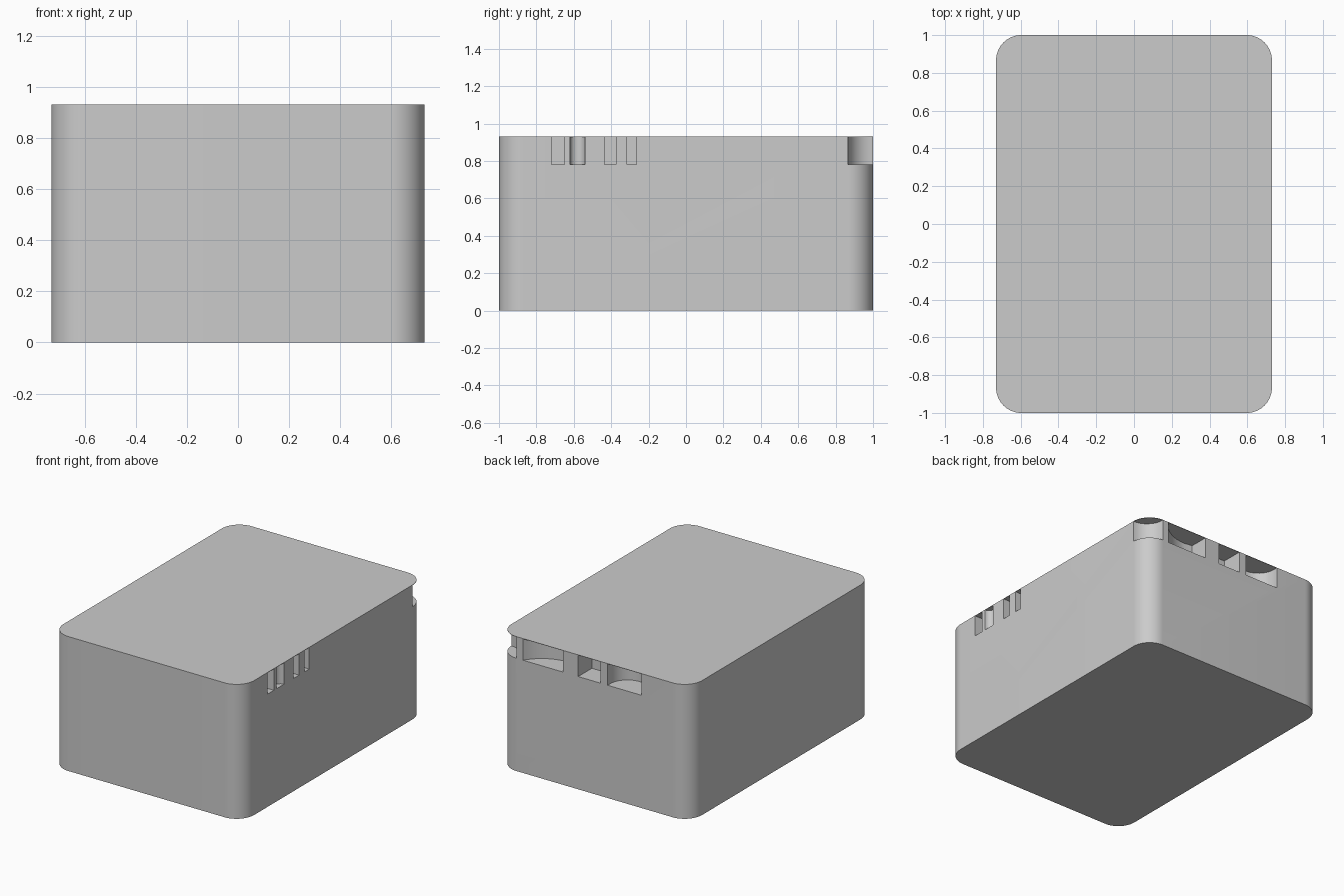
import bpy, bmesh
from math import cos, sin, pi

if "Cube" in bpy.data.objects:
    bpy.data.objects.remove(bpy.data.objects["Cube"])

HX, HY, H, R = 0.73, 1.0, 0.93, 0.133
FLOOR, CEIL = 0.78, 0.9275


def arc(cx, cy, r, a0, a1, n=16):
    return [(cx + r * cos(a0 + (a1 - a0) * i / n),
             cy + r * sin(a0 + (a1 - a0) * i / n)) for i in range(n + 1)]


def prism(name, profile, z0, z1):
    bm = bmesh.new()
    face = bm.faces.new([bm.verts.new((x, y, z0)) for x, y in profile])
    ext = bmesh.ops.extrude_face_region(bm, geom=[face])
    verts = [v for v in ext["geom"] if isinstance(v, bmesh.types.BMVert)]
    bmesh.ops.translate(bm, verts=verts, vec=(0, 0, z1 - z0))
    bmesh.ops.recalc_face_normals(bm, faces=bm.faces[:])
    me = bpy.data.meshes.new(name)
    bm.to_mesh(me)
    bm.free()
    ob = bpy.data.objects.new(name, me)
    bpy.context.collection.objects.link(ob)
    return ob


# Rounded block
corners = [(1, 1), (-1, 1), (-1, -1), (1, -1)]
outline = []
for k, (sx, sy) in enumerate(corners):
    outline += arc(sx * (HX - R), sy * (HY - R), R, k * pi / 2, (k + 1) * pi / 2)
body = prism("rounded_block", outline, 0, H)

# Pockets under the thin top skin
out_x, out_y = HX + 0.1, HY + 0.1
pockets = [
    # round notch at the back right corner
    arc(HX, HY, 0.134, 0, 2 * pi * 31 / 32, 31),
    # back: curved crescent, straight slot, rounded slot
    [(0.24, out_y), (0.24, 0.868)] + arc(0.30, 1.15, 0.29, -pi / 2, -0.54, 12) + [(0.57, out_y)],
    [(-0.045, out_y), (-0.045, 0.85), (0.125, 0.85), (0.125, out_y)],
    [(-0.36, out_y), (-0.36, 0.98)] + arc(-0.23, 0.97, 0.13, pi, 2 * pi, 12) + [(-0.10, out_y)],
    # right: cupped slot
    [(out_x, -0.62)] + arc(HX, -0.58, 0.04, 1.5 * pi, 0.5 * pi, 12)[0:] + [(out_x, -0.54)],
]
# right: plain slots
for y0, y1 in [(-0.72, -0.65), (-0.435, -0.375), (-0.315, -0.265)]:
    pockets.append([(HX - 0.09, y0), (out_x, y0), (out_x, y1), (HX - 0.09, y1)])

for i, prof in enumerate(pockets):
    cutter = prism("pocket_cutter_%d" % i, prof, FLOOR, CEIL)
    cutter.hide_render = True
    mod = body.modifiers.new("pocket", 'BOOLEAN')
    mod.operation, mod.solver, mod.object = 'DIFFERENCE', 'EXACT', cutter
    bpy.context.view_layer.objects.active = body
    bpy.ops.object.modifier_apply(modifier=mod.name)
    bpy.data.objects.remove(cutter)

bpy.ops.object.select_all(action='DESELECT')
body.select_set(True)
bpy.context.view_layer.objects.active = body
bpy.ops.object.shade_smooth_by_angle(angle=0.5)
